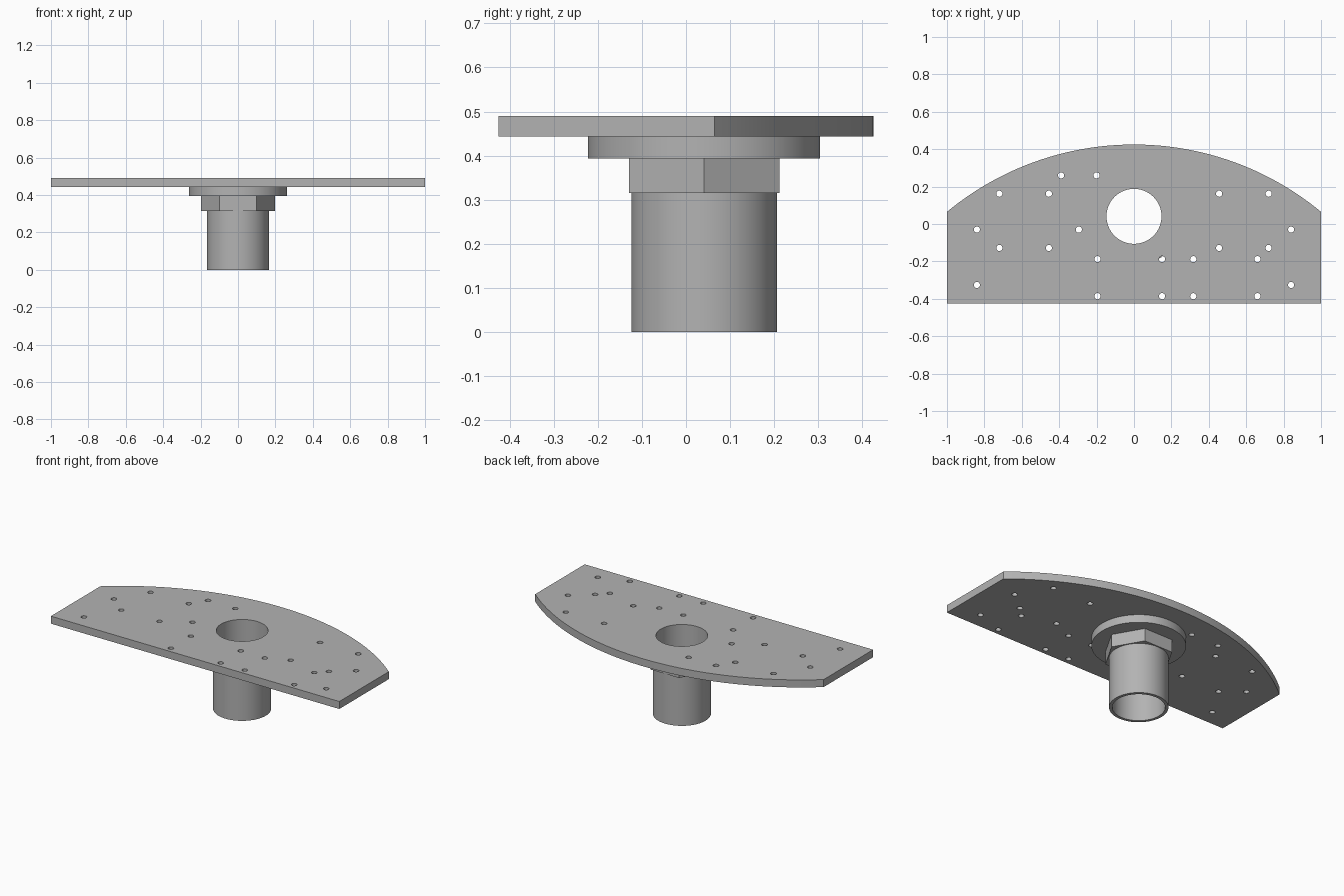
import bpy, bmesh
from math import sin, cos, asin, pi, radians

if "Cube" in bpy.data.objects:
    bpy.data.objects.remove(bpy.data.objects["Cube"], do_unlink=True)

CY = 0.041            # centre line of the tube in y
BORE = 0.147
PLATE_Z = (0.443, 0.49)

grey = bpy.data.materials.new("plain grey")
grey.use_nodes = True
grey.diffuse_color = (0.45, 0.45, 0.45, 1)
grey.node_tree.nodes["Principled BSDF"].inputs["Base Color"].default_value = (0.45, 0.45, 0.45, 1)


def circle(radius, count, cx=0, cy=CY):
    return [(cx + radius * cos(2 * pi * i / count), cy + radius * sin(2 * pi * i / count))
            for i in range(count)]


def extrude(bm, outline, z0, z1):
    """Closed prism over a flat outline."""
    low = [bm.verts.new((x, y, z0)) for x, y in outline]
    high = [bm.verts.new((x, y, z1)) for x, y in outline]
    bm.faces.new(low[::-1])
    bm.faces.new(high)
    for i in range(len(low)):
        j = (i + 1) % len(low)
        bm.faces.new((low[i], low[j], high[j], high[i]))


def prism_object(name, prisms):
    bm = bmesh.new()
    for outline, z0, z1 in prisms:
        extrude(bm, outline, z0, z1)
    mesh = bpy.data.meshes.new(name)
    bm.to_mesh(mesh)
    bm.free()
    obj = bpy.data.objects.new(name, mesh)
    bpy.context.collection.objects.link(obj)
    mesh.materials.append(grey)
    return obj


# Hole pattern: rows of (y, x positions)
rows = [
    (0.26, (-0.39, -0.2)),
    (0.162, (-0.72, -0.455, 0.455, 0.72)),
    (-0.03, (-0.84, -0.295, 0.84)),
    (-0.128, (-0.72, -0.455, 0.455, 0.72)),
    (-0.188, (-0.195, 0.15, 0.317, 0.66)),
    (-0.326, (-0.84, 0.84)),
    (-0.386, (-0.195, 0.15, 0.317, 0.66)),
]
drills = [(circle(0.0165, 24, x, y), 0.42, 0.52) for y, xs in rows for x in xs]
bore_cut = prism_object("bore_cutter", [(circle(BORE, 96), -0.1, 0.6)])
drill_cut = prism_object("drill_cutter", drills)

# Plate outline: straight front and sides, arched back
SIDE_Y, TOP_Y = 0.065, 0.425
rise = TOP_Y - SIDE_Y
R = (1 + rise * rise) / (2 * rise)
half = asin(1 / R)
arc = [(R * sin(half * t / 32), TOP_Y - R + R * cos(half * t / 32)) for t in range(32, -33, -1)]
plate = prism_object("mounting_plate", [([(-1, -0.425), (1, -0.425)] + arc, *PLATE_Z)])

# Collar, hexagonal nut and tube, stacked under the plate
parts = [
    plate,
    prism_object("flange", [(circle(0.263, 96), 0.394, 0.443)]),
    prism_object("hex_nut", [(circle(0.197, 6), 0.315, 0.394)]),
    prism_object("tube", [(circle(0.165, 96), 0, 0.315)]),
]

for obj in parts:
    bpy.ops.object.select_all(action="DESELECT")
    bpy.context.view_layer.objects.active = obj
    obj.select_set(True)
    for cutter in (bore_cut, drill_cut) if obj is plate else (bore_cut,):
        mod = obj.modifiers.new("cut", "BOOLEAN")
        mod.operation = "DIFFERENCE"
        mod.solver = "EXACT"
        mod.object = cutter
        bpy.ops.object.modifier_apply(modifier=mod.name)
    bpy.ops.object.shade_smooth_by_angle(angle=radians(30))

for cutter in (bore_cut, drill_cut):
    bpy.data.objects.remove(cutter, do_unlink=True)
